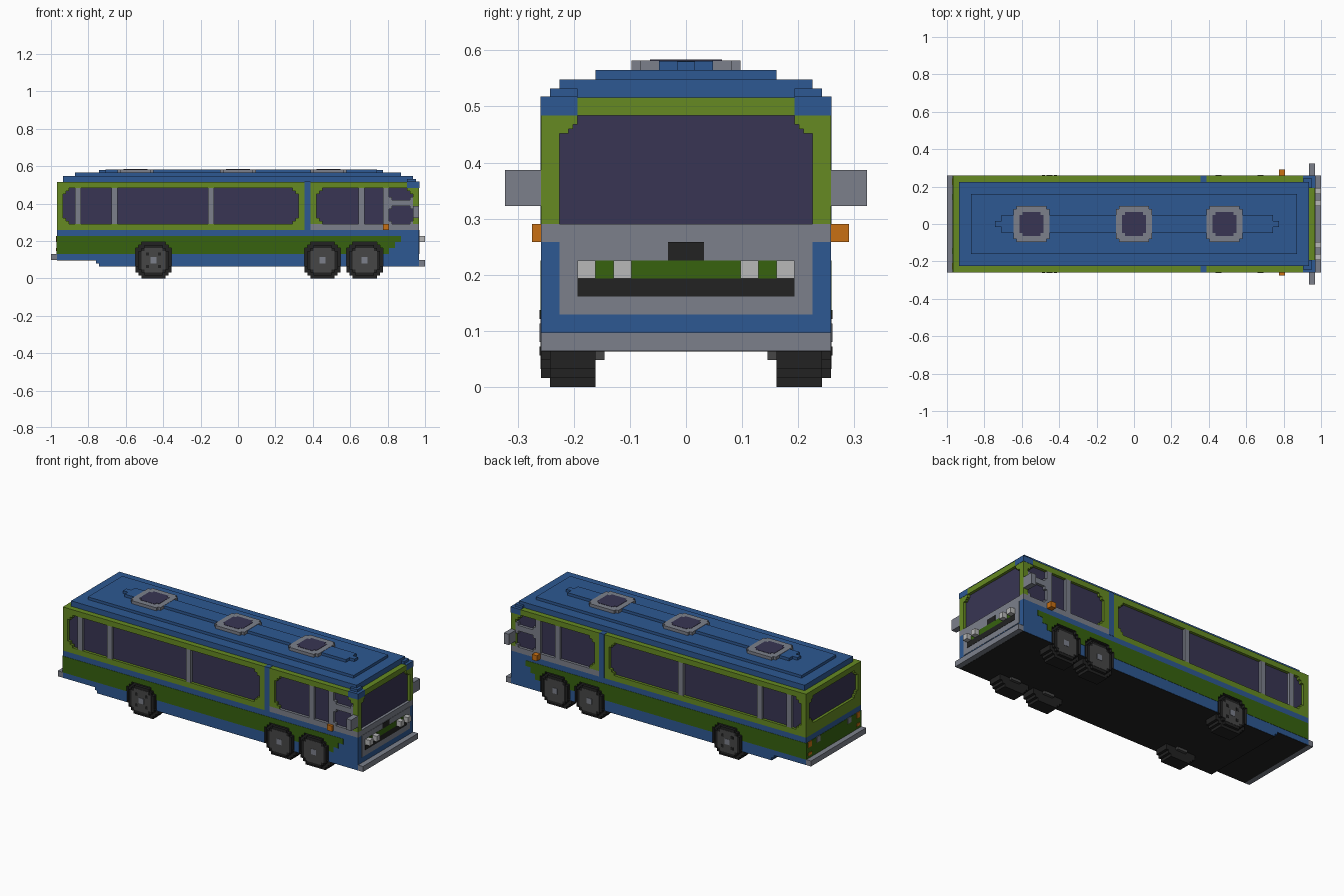
import bpy, bmesh
from mathutils import Matrix, Vector

if "Cube" in bpy.data.objects:
    bpy.data.objects.remove(bpy.data.objects["Cube"])

V = 2 / 124  # one block; all part sizes below are in blocks


def material(name, rgb):
    lin = [((c / 255 + 0.055) / 1.055) ** 2.4 for c in rgb]
    m = bpy.data.materials.new(name)
    m.use_nodes = True
    m.diffuse_color = (*lin, 1)
    bsdf = m.node_tree.nodes["Principled BSDF"]
    bsdf.inputs["Base Color"].default_value = (*lin, 1)
    bsdf.inputs["Roughness"].default_value = 0.8
    return m


BLUE = material("blue", (45, 88, 146))
LIME = material("lime green", (102, 138, 34))
GREEN = material("dark green", (55, 98, 15))
GLASS = material("tinted glass", (56, 53, 83))
GREY = material("metal grey", (124, 128, 139))
LAMP = material("lamp white", (184, 184, 184))
BLACK = material("rubber black", (34, 34, 34))
HUB = material("hub grey", (70, 70, 70))
ORANGE = material("signal orange", (200, 112, 20))


def finish(name, bm, mat):
    bmesh.ops.recalc_face_normals(bm, faces=bm.faces)
    me = bpy.data.meshes.new(name)
    bm.to_mesh(me)
    bm.free()
    me.materials.append(mat)
    ob = bpy.data.objects.new(name, me)
    bpy.context.collection.objects.link(ob)
    return ob


def boxes(name, mat, items, mirror=False):
    """Boxes given as x0, x1, y0, y1, z0, z1; mirror repeats them across y."""
    bm = bmesh.new()
    if mirror:
        items = items + [(a, b, -d, -c, e, f) for a, b, c, d, e, f in items]
    for x0, x1, y0, y1, z0, z1 in items:
        mid = Vector((x0 + x1, y0 + y1, z0 + z1)) * V / 2
        size = Vector((x1 - x0, y1 - y0, z1 - z0)) * V
        bmesh.ops.create_cube(bm, size=1, matrix=Matrix.Translation(mid) @ Matrix.Diagonal((*size, 1)))
    return finish(name, bm, mat)


def prism(name, mat, outlines, spans, axis="y"):
    """Extrude 2D outlines along y (or z) over each span."""
    bm = bmesh.new()
    for pts in outlines:
        for lo, hi in spans:
            place = (lambda p, t: (p[0], t, p[1])) if axis == "y" else (lambda p, t: (p[0], p[1], t))
            f = bm.faces.new([bm.verts.new(Vector(place(p, lo)) * V) for p in pts])
            ext = bmesh.ops.extrude_face_region(bm, geom=[f])["geom"]
            move = Vector(place((0, 0), hi - lo)) * V
            bmesh.ops.translate(bm, vec=move, verts=[g for g in ext if isinstance(g, bmesh.types.BMVert)])
    return finish(name, bm, mat)


def stepped(cx, cy, h, cut):
    """Square of half size h with stair-stepped corners."""
    quarter = []
    for i in range(cut):
        quarter += [(h - i, h - cut + i), (h - i - 1, h - cut + i)]
    quarter.append((h - cut, h))
    pts = []
    for _ in range(4):
        pts += quarter
        quarter = [(-y, x) for x, y in quarter]
    return [(cx + x, cy + y) for x, y in pts]


def corner_steps(u0, u1, z0, z1, n=2, sides=(0, 1), ends=(0, 1)):
    """Stair blocks (u0, u1, z0, z1) that round the corners of an opening."""
    out = []
    for s in sides:
        for e in ends:
            for i in range(n):
                w = n - i
                u = (u0, u0 + w) if s == 0 else (u1 - w, u1)
                z = (z0 + i, z0 + i + 1) if e == 0 else (z1 - i - 1, z1 - i)
                out.append((*u, *z))
    return out


def side(panels):
    return [(a, b, 15, 16, c, d) for a, b, c, d in panels]


# Lower body with raised tail, and its dark green side stripe
body = prism("lower_body", BLUE,
             [[(-60, 6), (-47, 6), (-47, 5), (-46, 5), (-46, 4), (60, 4), (60, 16), (-60, 16)]],
             [(-16, 16)])
stripe = prism("side_stripe", GREEN,
               [[(-60, 8), (50, 8), (50, 10), (52, 10), (52, 12), (54, 12), (54, 14), (-60, 14)]],
               [(16, 16.1), (-16.1, -16)])

# Wheel arches cut through body and stripe
WHEELS = (-28, 28, 42)
cutter = prism("arch_cutter", BLACK, [stepped(x, 6, 6, 2) for x in WHEELS], [(9, 17), (-17, -9)])
cutter.hide_render = True
for ob in (body, stripe):
    mod = ob.modifiers.new("arches", "BOOLEAN")
    mod.operation = "DIFFERENCE"
    mod.solver = "EXACT"
    mod.material_mode = "TRANSFER"
    mod.object = cutter
    bpy.context.view_layer.objects.active = ob
    bpy.ops.object.modifier_apply(modifier=mod.name)
bpy.data.objects.remove(cutter)

boxes("underside", BLACK, [(-46, 60, -15.9, 15.9, 3.93, 4.1), (-60, -47, -15.9, 15.9, 5.93, 6.1)])

# Wheels
def mirrored(a, b):
    return [(a, b), (-b, -a)]


prism("tyres", BLACK, [stepped(x, 6, 6, 2) for x in WHEELS], mirrored(10, 15))
prism("tyre_walls", BLACK, [stepped(x, 6, 5, 2) for x in WHEELS], mirrored(15, 16))
prism("hubs", HUB, [stepped(x, 6, 4, 1) for x in WHEELS], mirrored(15.5, 16.1))
prism("hub_caps", GREY, [stepped(x, 6, 1, 0) for x in WHEELS], mirrored(16, 16.2))
boxes("hub_slots", BLACK, [(-28 + a - .5, -28 + a + .5, 16, 16.2, 6 + b - .5, 6 + b + .5)
                           for a in (-2, 2) for b in (-2, 2)], True)
boxes("axle_mounts", HUB, [(x - 2, x + 2, 9, 11, 3, 5) for x in WHEELS], True)

# Glass core, set one block behind the frames
boxes("windows", GLASS, [(-59, 59, -15, 15, 16.5, 31)])

# Belt and top rail around the body
boxes("belt_rear", LIME, [(-60, 23, -16, 16, 16, 18)])
boxes("belt_front", GREY, [(23, 60, -16, 16, 16, 18)])
boxes("top_rail", LIME, [(-60, 60, -16, 16, 30, 32)])

# Side window frames and dividers
boxes("side_frames", LIME,
      side([(-60, -58, 18, 30), (20, 22, 18, 30), (24, 26, 18, 30), (58, 60, 18, 30)]
           + corner_steps(-58, 20, 18, 30) + corner_steps(26, 58, 18, 30, sides=(0,))
           + corner_steps(50, 58, 18, 30, sides=(1,), ends=(1,))), True)
boxes("side_pillars", BLUE, [(22, 24, 14, 16.1, 16, 32.1)], True)
boxes("window_dividers", GREY,
      side([(a, a + 2, 18, 30) for a in (-54, -42, -10, 40, 48)] + [(50, 58, 24, 26)]
           + corner_steps(50, 58, 18, 24, 1) + corner_steps(50, 58, 26, 30, 1, ends=(0,))), True)

# Windscreen frame and rear window frame
boxes("windscreen_frame", LIME,
      [(59, 60, a, b, c, d) for a, b, c, d in [(14, 15, 18, 30), (12, 14, 29, 30), (12.5, 14, 28.5, 29),
                                               (13, 14, 28, 28.5)]], True)
boxes("rear_frame", LIME,
      [(-60, -59, a, b, c, d) for a, b, c, d in
       [(14, 15, 18, 30), (-14, 14, 18, 20)] + corner_steps(-14, 14, 20, 30)], True)

# Blue caps on the front roof corners
boxes("roof_corners", BLUE, [(56, 60.1, 12, 16.1, 30, 32.1), (56, 59, 12, 15, 32, 33)], True)

# Stepped roof
boxes("roof", BLUE, [(-58, 58, -14, 14, 32, 34), (-54, 54, -10, 10, 34, 35),
                     (-44, 46, -3, 3, 35, 36), (-46, 48, -1, 1, 35, 35.98)])
HATCHES = (-34, 0, 30)
prism("hatch_frames", GREY, [stepped(x, 0, 6, 1) for x in HATCHES], [(35, 36.1)], "z")
prism("hatch_glass", GLASS, [stepped(x, 0, 4, 1) for x in HATCHES], [(36, 36.2)], "z")

# Front end
boxes("front_bumper", GREY, [(60, 62, -16, 16, 4, 6)])
boxes("front_panel", GREY, [(60, 60.1, -14, 14, 8, 16)])
boxes("front_grille", BLACK, [(60, 60.2, -12, 12, 10, 12), (60, 60.2, -2, 2, 14, 16)])
boxes("front_stripe", GREEN, [(60, 60.2, -12, 12, 12, 14)])
boxes("headlamps", LAMP, [(60, 62, 10, 12, 12, 14), (60, 62, 6, 8, 12, 14)], True)
boxes("mirrors", GREY, [(58, 60, 16, 20, 20, 24)], True)
boxes("side_signals", ORANGE, [(48, 50, 16, 18, 16, 18), (48, 50, -17, -16, 16, 18)])

# Rear end
boxes("rear_bumper", GREY, [(-62, -60, -16, 16, 6, 8)])
boxes("rear_stripe", GREEN, [(-60.1, -60, -16, 16, 8, 14)])
boxes("rear_signals", ORANGE, [(-60.3, -60, 13, 15, 12, 14), (-60.3, -60, 13, 15, 9, 10)], True)
boxes("rear_lamps", GREY, [(-60.3, -60, 8, 10, 12, 14)], True)
